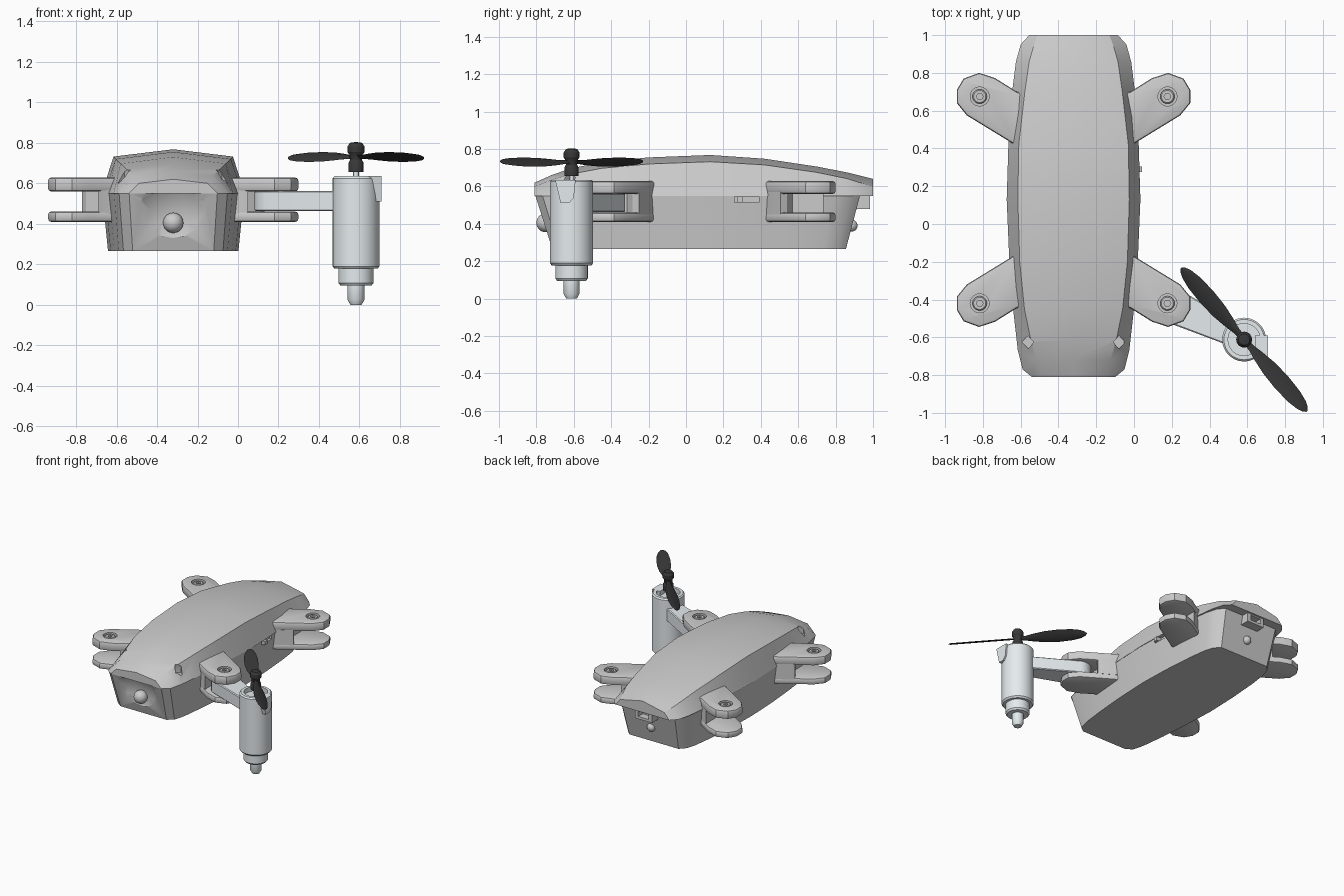
import bpy, bmesh
from math import sin, cos, pi, atan2, radians
from mathutils import Vector, Matrix

if "Cube" in bpy.data.objects:
    bpy.data.objects.remove(bpy.data.objects["Cube"])

CX, CY = -0.32, 0.1275            # body centre line, bracket mirror line
MX, MY = 0.583, -0.612            # motor axis
PX, PY = 0.177, -0.42             # arm pivot


def material(name, rgb):
    m = bpy.data.materials.new(name)
    m.diffuse_color = (*rgb, 1)
    m.use_nodes = True
    m.node_tree.nodes["Principled BSDF"].inputs["Base Color"].default_value = m.diffuse_color
    return m


PALE = material("pale_plastic", (0.78, 0.83, 0.85))
DARK = material("dark_plastic", (0.04, 0.04, 0.04))


def finish(name, bm, mat=None):
    bmesh.ops.remove_doubles(bm, verts=bm.verts, dist=1e-5)
    bmesh.ops.recalc_face_normals(bm, faces=bm.faces)
    me = bpy.data.meshes.new(name)
    bm.to_mesh(me)
    bm.free()
    ob = bpy.data.objects.new(name, me)
    bpy.context.collection.objects.link(ob)
    if mat:
        me.materials.append(mat)
    return ob


def loft(name, rings, mat=None):
    """Skin closed rings of equal length and cap both ends."""
    bm = bmesh.new()
    rows = [[bm.verts.new(p) for p in r] for r in rings]
    n = len(rows[0])
    for a, b in zip(rows, rows[1:]):
        for i in range(n):
            bm.faces.new((a[i], a[(i + 1) % n], b[(i + 1) % n], b[i]))
    bm.faces.new(rows[0])
    bm.faces.new(rows[-1])
    return finish(name, bm, mat)


def prism(name, pts, z0, z1, mat=None):
    return loft(name, [[(x, y, z) for x, y in pts] for z in (z0, z1)], mat)


def box(name, lo, hi, mat=None):
    return prism(name, [(lo[0], lo[1]), (hi[0], lo[1]), (hi[0], hi[1]), (lo[0], hi[1])], lo[2], hi[2], mat)


def lathe(name, prof, x, y, mat=None, n=32):
    rings = [[(x + max(r, 1e-3) * cos(2 * pi * i / n), y + max(r, 1e-3) * sin(2 * pi * i / n), z)
              for i in range(n)] for r, z in prof]
    return loft(name, rings, mat)


def ball(name, r, pos):
    bm = bmesh.new()
    bmesh.ops.create_uvsphere(bm, u_segments=32, v_segments=16, radius=r,
                              matrix=Matrix.Translation(pos))
    return finish(name, bm)


def apply_mod(ob, kind, **kw):
    m = ob.modifiers.new(kind, kind)
    for k, v in kw.items():
        setattr(m, k, v)
    bpy.context.view_layer.objects.active = ob
    bpy.ops.object.modifier_apply(modifier=m.name)


def cut(ob, cutter, op='DIFFERENCE'):
    apply_mod(ob, 'BOOLEAN', object=cutter, operation=op, solver='EXACT')
    bpy.data.objects.remove(cutter)


def bevel(ob, w, seg=2):
    apply_mod(ob, 'BEVEL', width=w, segments=seg, limit_method='ANGLE', angle_limit=radians(40))


# Body stations: seam x, seam y, shoulder x, shoulder y, shoulder z, ridge z
ST = [(.22, -.81, .17, -.81, .60, .62), (.27, -.77, .195, -.72, .635, .66),
      (.295, -.67, .225, -.62, .665, .695), (.32, -.45, .26, -.45, .697, .73),
      (.34, -.2, .285, -.2, .72, .755), (.354, .13, .295, .13, .732, .768),
      (.345, .42, .29, .42, .715, .748), (.325, .7, .258, .7, .675, .706),
      (.305, .86, .235, .86, .642, .675), (.28, .95, .212, .94, .617, .655),
      (.235, 1, .19, 1, .60, .64)]
SEAM = .55

# Upper shell with ridge, plus two small dents near the nose
shell = loft("upper_shell", [[(CX - a, b, SEAM), (CX - c, d, e), (CX, d, f), (CX + c, d, e),
                              (CX + a, b, SEAM)] for a, b, c, d, e, f in ST])
for s in (-1, 1):
    cut(shell, lathe("dent", [(.035, .60), (.035, .645), (.02, .70)], CX + s * .24, -.625, n=4))


# Lower hull, tapering downward and at both ends
def plan(sx, y0, y1, z):
    half = [(a * sx, y0 + (b + .81) / 1.81 * (y1 - y0)) for a, b, *_ in ST]
    return [(CX + x, y, z) for x, y in half] + [(CX - x, y, z) for x, y in reversed(half)]


hull = loft("lower_hull", [plan(.99, -.805, .93, SEAM), plan(.91, -.715, .855, .265)])
cut(hull, ball("nose_dent", .3, (CX, -1.025, .405)))
cut(hull, box("slot", (0, .26, .515), (.1, .39, .545)))
ball("camera_lens", .05, (CX, -.75, .405))
ball("rear_button", .032, (CX, .885, .39))
box("side_switch", (-.01, .275, .515), (.042, .305, .545))

# Rear charging port
port = box("charging_port", (CX - .075, .86, .48), (CX + .075, .985, .56))
cut(port, box("port_hole", (CX - .045, .93, .50), (CX + .045, 1.1, .54)))

# Folding-arm brackets: two plates, inner web, screw recess; mirrored to four corners
outline = [(-.06, .40), (.0, .425), (.245, .575), (.298, .64), (.298, .71), (.262, .77),
           (.18, .80), (.095, .772), (-.02, .70), (-.06, .69)]
web = [(-.06, .40), (.0, .425), (.13, .505), (.11, .54), (.05, .57), (.05, .735),
       (-.02, .70), (-.06, .69)]
hx, hy = .177, .675
upper = prism("bracket", outline, .56, .628)
bevel(upper, .014)
cut(upper, lathe("recess", [(.05, .60), (.05, .7)], hx, hy))
lower = prism("bracket_lower", outline, .41, .46)
bevel(lower, .014)
middle = prism("bracket_web", web, .45, .57)
screw = lathe("bracket_screw", [(.038, .595), (.038, .618), (.032, .624)], hx, hy)
cut(screw, lathe("socket", [(.018, .608), (.018, .7)], hx, hy, n=6))
pivot = bpy.data.objects.new("mirror_centre", None)
pivot.location = (CX, CY, 0)
pivot.hide_render = True
bpy.context.collection.objects.link(pivot)
bpy.context.view_layer.update()
for ob in (upper, lower, middle, screw):
    apply_mod(ob, 'MIRROR', use_axis=(True, True, False), mirror_object=pivot, use_mirror_merge=False)
bpy.data.objects.remove(pivot)

# Arm from the front right bracket to the motor
ang = atan2(MY - PY, MX - PX)
pts = [(PX + .095 * cos(ang + pi / 2 + pi * i / 12), PY + .095 * sin(ang + pi / 2 + pi * i / 12))
       for i in range(13)]
nx, ny = -sin(ang) * .058, cos(ang) * .058
pts += [(MX - nx, MY - ny), (MX + nx, MY + ny)]
arm = prism("arm", pts, .462, .562, PALE)
bevel(arm, .006, 1)

# Motor pod, shaft and clip
lathe("motor_pod", [(0, .60), (.085, .60), (.085, .635), (.107, .635), (.116, .625), (.116, .19),
                    (.106, .178), (.087, .178), (.087, .108), (.077, .095), (.042, .095),
                    (.042, .025), (.028, 0), (0, 0)], MX, MY, PALE)
lathe("motor_shaft", [(.014, .59), (.014, .67)], MX, MY, PALE, 12)
prof = [(-.70, .635), (-.59, .635), (-.60, .54), (-.625, .51), (-.67, .51)]
loft("motor_clip", [[(x, y, z) for y, z in prof] for x in (.64, .71)], PALE)

# Propeller hub and two pitched blades
lathe("propeller_hub", [(0, .655), (.038, .655), (.038, .70), (.03, .715), (.032, .74), (.042, .755),
                        (.042, .782), (.03, .80), (0, .804)], MX, MY, DARK, 24)
shape = [(.0, .016), (.06, .018), (.12, .030), (.2, .042), (.3, .047), (.4, .042), (.46, .031),
         (.49, .018), (.505, .004)]
for k in (0, 1):
    d = Vector((.333, -.38, 0)).normalized() * (1 - 2 * k)
    c = Vector((-d.y, d.x, -.52))
    up = Vector((0, 0, 1))
    hub = Vector((MX, MY, .73))
    rings = []
    for r, w in shape:
        t = min(.007, w * .5)
        rings.append([hub + d * r + c * (u * w) + up * (v * t)
                      for u, v in ((-1, 0), (-.5, .8), (.0, 1), (.5, .8), (1, 0), (.5, -.8), (0, -1), (-.5, -.8))])
    loft(f"propeller_blade_{k + 1}", rings, DARK)

# Smooth shading with sharp edges kept
for ob in bpy.context.scene.objects:
    ob.select_set(ob.type == 'MESH')
bpy.context.view_layer.objects.active = shell
bpy.ops.object.shade_smooth_by_angle(angle=radians(30))
